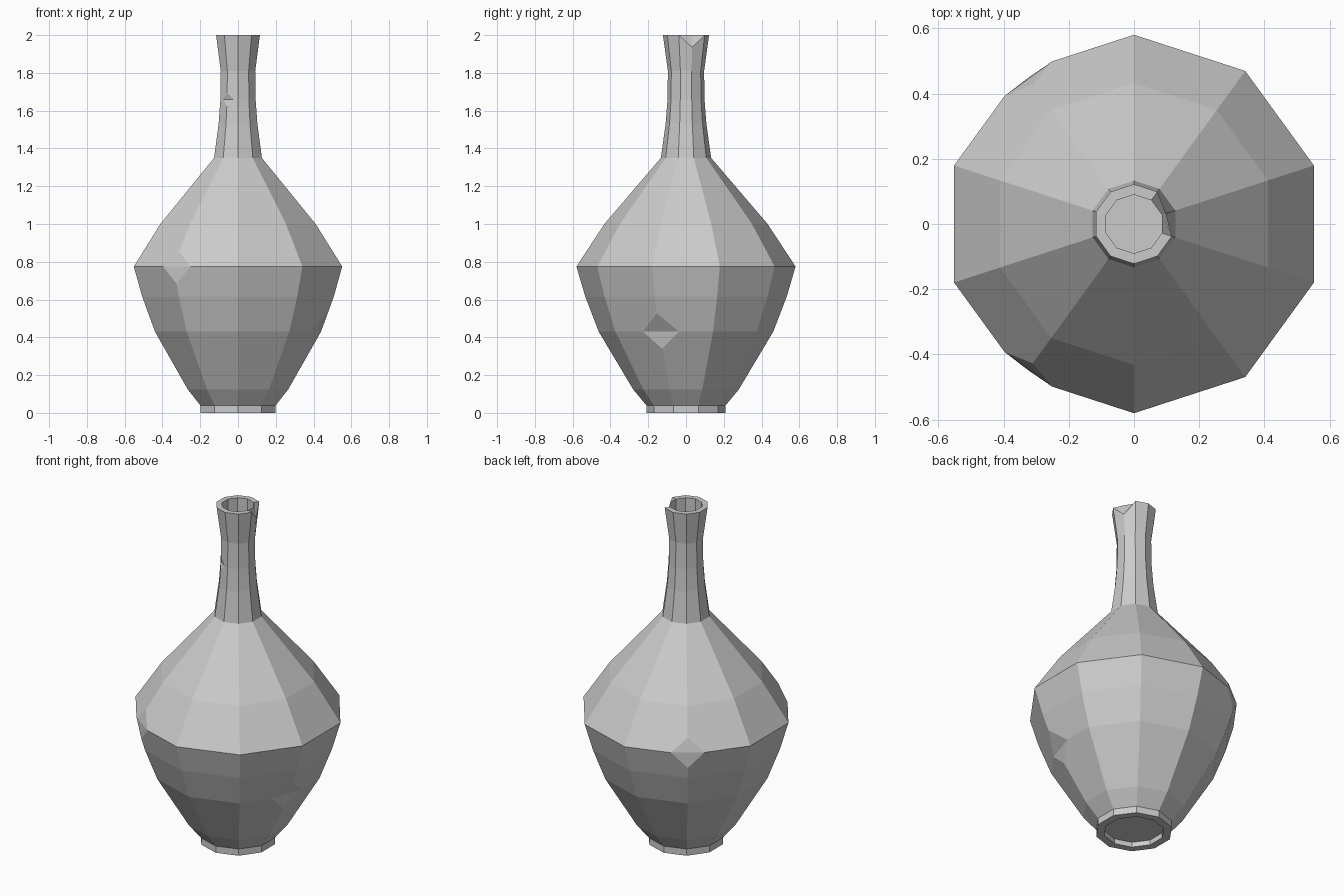
import bpy, bmesh
from math import pi, sin, cos
from mathutils import Vector

cube = bpy.data.objects.get("Cube")
if cube:
    bpy.data.objects.remove(cube, do_unlink=True)

SIDES = 10

# Stone material
stone = bpy.data.materials.new("grey_stone")
stone.use_nodes = True
grey = (0.6, 0.6, 0.6, 1)
stone.diffuse_color = grey
stone.node_tree.nodes["Principled BSDF"].inputs["Base Color"].default_value = grey

# Radius and height, from the recessed underside, up the outside, into the mouth
profile = [
    (0.165, 0.03), (0.165, 0), (0.21, 0), (0.21, 0.04),
    (0.28, 0.125), (0.462, 0.43), (0.533, 0.615), (0.58, 0.775),
    (0.432, 1.0), (0.133, 1.35), (0.108, 1.53), (0.098, 1.66),
    (0.096, 1.81), (0.122, 2.0), (0.09, 2.0), (0.09, 1.8),
]


def ring_point(radius, z, step):
    angle = pi / 2 + 2 * pi * step / SIDES
    return Vector((radius * cos(angle), radius * sin(angle), z))


def chip(bm, vert, size):
    """Cut off a corner and crease the cut from side to side."""
    centre = vert.co.copy()
    made = bmesh.ops.bevel(bm, geom=[vert], offset=size, offset_type='OFFSET',
                           segments=1, affect='VERTICES', clamp_overlap=True)
    face = min(made["faces"], key=lambda f: (f.calc_center_median() - centre).length)
    corners = sorted(face.verts, key=lambda v: v.co.z)
    if len(corners) == 4:
        bmesh.ops.connect_verts(bm, verts=corners[1:3])


# Faceted bottle body
bm = bmesh.new()
rings = [[bm.verts.new(ring_point(r, z, i)) for i in range(SIDES)] for r, z in profile]
for low, high in zip(rings, rings[1:]):
    for i in range(SIDES):
        j = (i + 1) % SIDES
        bm.faces.new((low[i], low[j], high[j], high[i]))
bm.faces.new(rings[0][::-1])
bm.faces.new(rings[-1])

# Broken notch in the lip
notch = rings[13][8]
notch.co = ring_point(0.103, 1.935, 8)

# Chipped corners: two on the shoulder, one low on the belly, one on the neck
chips = [(rings[7][4], 0.095), (rings[7][1], 0.095), (rings[5][7], 0.105), (rings[11][4], 0.035)]
for vert, size in chips:
    chip(bm, vert, size)

bmesh.ops.recalc_face_normals(bm, faces=bm.faces)
mesh = bpy.data.meshes.new("bottle")
bm.to_mesh(mesh)
bm.free()
mesh.materials.append(stone)
bottle = bpy.data.objects.new("bottle", mesh)
bpy.context.collection.objects.link(bottle)
